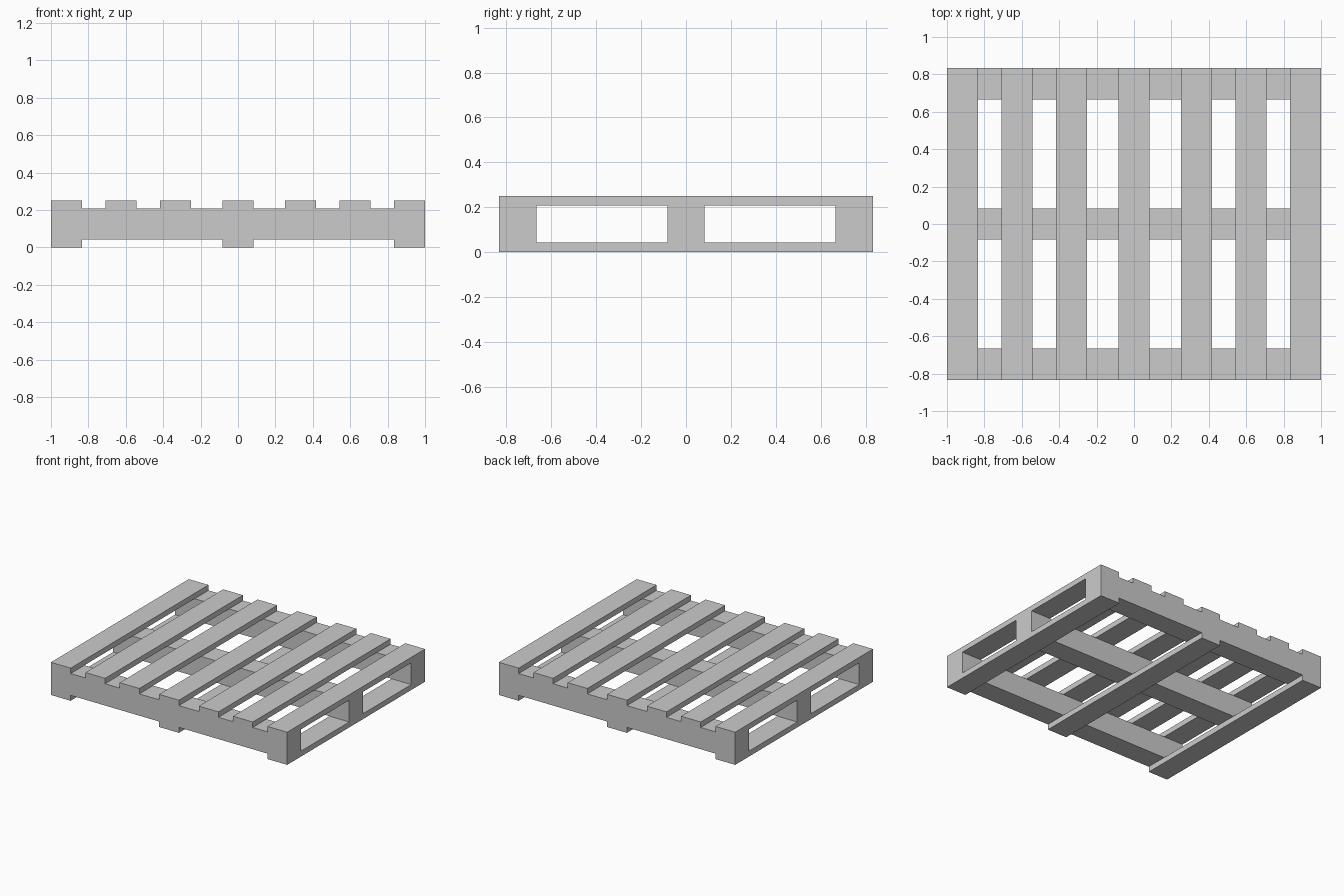
import bpy

if "Cube" in bpy.data.objects:
    bpy.data.objects.remove(bpy.data.objects["Cube"])

W = 1 / 6      # width of every plank
T = 1 / 24     # deck board thickness
H = 0.25       # total height
HX, HY = 1.0, 5 / 6


def box(name, center, size):
    bpy.ops.mesh.primitive_cube_add(size=1, location=center)
    ob = bpy.context.object
    ob.name = ob.data.name = name
    for v in ob.data.vertices:
        v.co = [c * s for c, s in zip(v.co, size)]
    return ob


edge_x = HX - W / 2
edge_y = HY - W / 2

# Three stringers running left to right
for i, y in enumerate((-edge_y, 0, edge_y)):
    box(f"stringer_{i + 1}", (0, y, H / 2), (2 * HX, W, H - 2 * T))

# Seven top deck boards
for i, x in enumerate((-edge_x, -0.625, -0.335, 0, 0.335, 0.625, edge_x)):
    box(f"top_board_{i + 1}", (x, 0, H - T / 2), (W, 2 * HY, T))

# Three bottom boards
for i, x in enumerate((-edge_x, 0, edge_x)):
    box(f"bottom_board_{i + 1}", (x, 0, T / 2), (W, 2 * HY, T))
